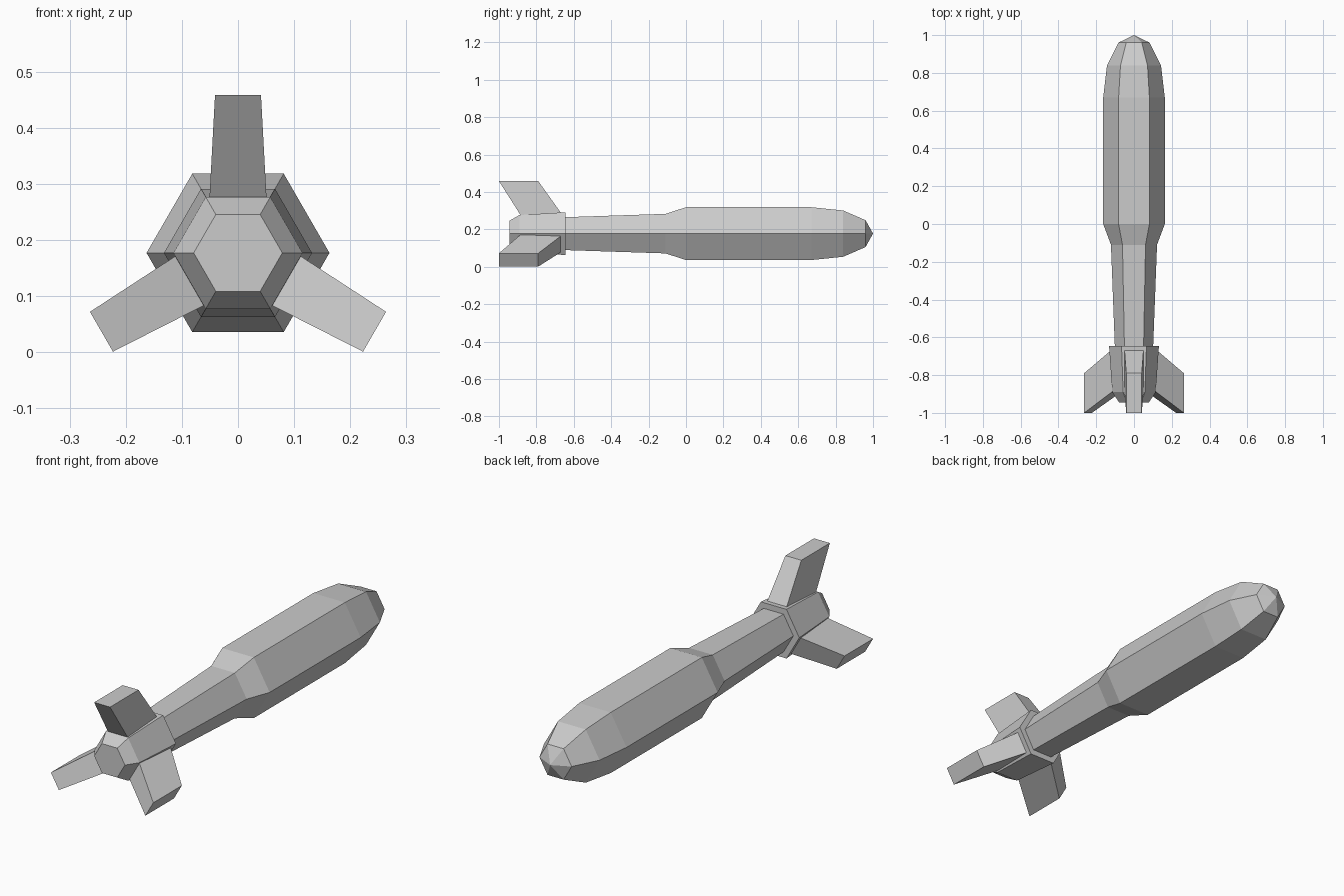
import bpy, bmesh
from math import radians, sin, cos
from mathutils import Matrix

if "Cube" in bpy.data.objects:
    bpy.data.objects.remove(bpy.data.objects["Cube"])

AXIS_Z = 0.177  # height of the long axis


def make_object(name, bm):
    bmesh.ops.recalc_face_normals(bm, faces=bm.faces)
    mesh = bpy.data.meshes.new(name)
    bm.to_mesh(mesh)
    bm.free()
    obj = bpy.data.objects.new(name, mesh)
    bpy.context.collection.objects.link(obj)
    return obj


def hex_lathe(name, profile, sides=6):
    """Loft hexagonal rings along y; a zero radius makes a point."""
    bm = bmesh.new()
    rings = []
    for y, r in profile:
        if r == 0:
            rings.append([bm.verts.new((0, y, AXIS_Z))] * sides)
        else:
            angles = [radians(360 / sides * i) for i in range(sides)]
            rings.append([bm.verts.new((r * cos(a), y, AXIS_Z + r * sin(a))) for a in angles])
    for a, b in zip(rings, rings[1:]):
        for i in range(sides):
            j = (i + 1) % sides
            bm.faces.new(list(dict.fromkeys((a[i], a[j], b[j], b[i]))))
    for ring, (_, r) in ((rings[0], profile[0]), (rings[-1], profile[-1])):
        if r:
            bm.faces.new(ring)
    return make_object(name, bm)


def make_fin(name, angle):
    """Swept, tapered fin turned about the long axis."""
    # y, distance from axis, half thickness
    outline = [(-0.657, 0.095, 0.051), (-0.79, 0.281, 0.041),
               (-1.0, 0.281, 0.041), (-0.882, 0.095, 0.051)]
    bm = bmesh.new()
    left, right = [[bm.verts.new((s * w, y, r)) for y, r, w in outline] for s in (-1, 1)]
    bm.faces.new(left)
    bm.faces.new(right)
    for i in range(4):
        j = (i + 1) % 4
        bm.faces.new((left[i], left[j], right[j], right[i]))
    bm.transform(Matrix.Translation((0, 0, AXIS_Z)) @ Matrix.Rotation(radians(angle), 4, 'Y'))
    return make_object(name, bm)


# Body: pointed nose, straight barrel, shoulder and slim tail boom
hex_lathe("body", [(1.0, 0), (0.96, 0.083), (0.84, 0.143), (0.67, 0.163), (0.0, 0.163),
                   (-0.11, 0.122), (-0.66, 0.101)])

# Tail collar that carries the fins
hex_lathe("tail_collar", [(-0.645, 0.132), (-0.89, 0.115), (-0.945, 0.079)])

# Three fins
for n, angle in enumerate((0, 120, 240), 1):
    make_fin(f"fin_{n}", angle)
